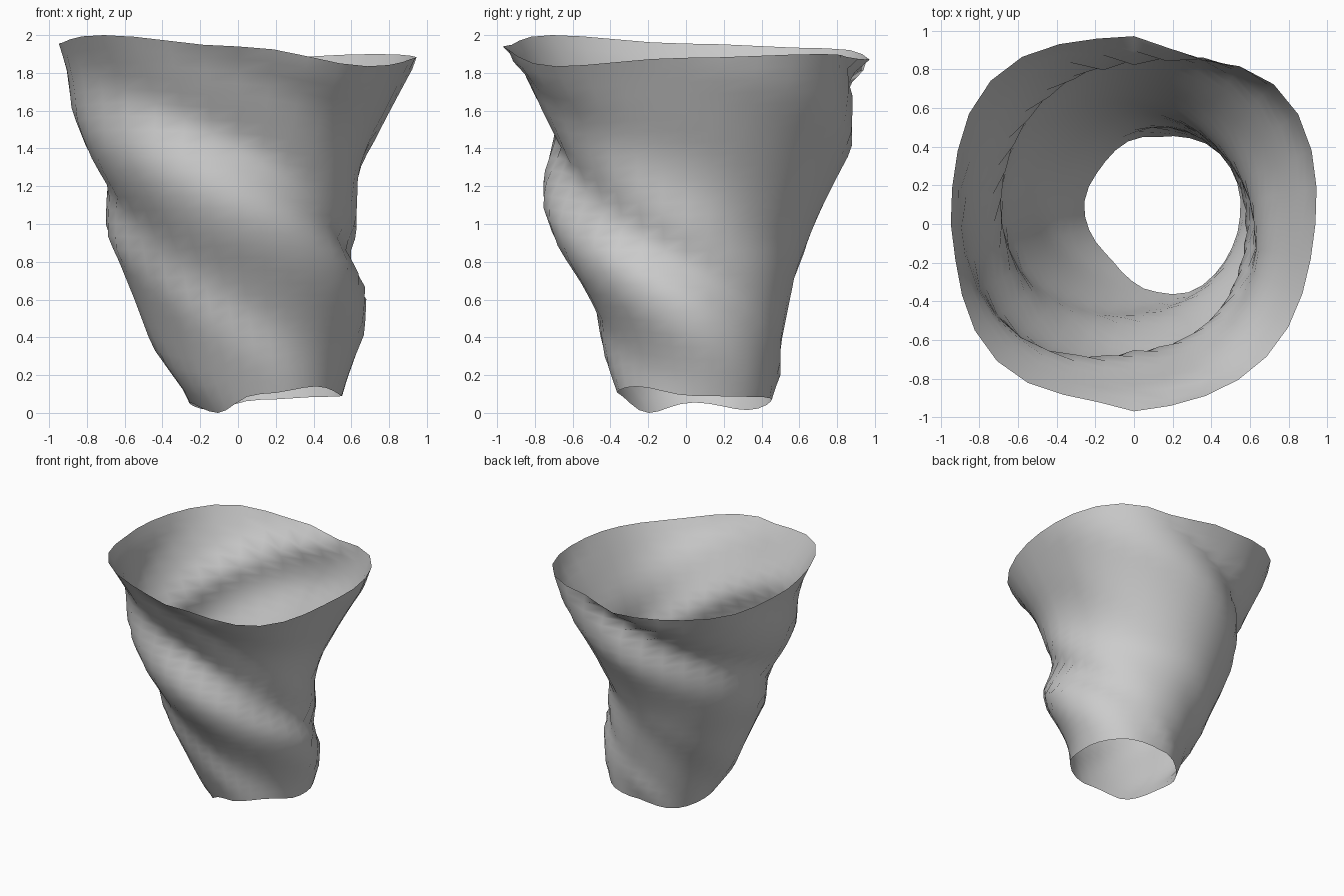
import bpy
import math

cube = bpy.data.objects.get("Cube")
if cube:
    bpy.data.objects.remove(cube, do_unlink=True)

SIDES, RINGS = 32, 28
PITCH = 0.55  # drop of each fold per quarter turn

# Wall outlines (height, reach) on the four sides, counted anticlockwise
LEFT = [(.1, .55), (.25, .6), (.42, .67), (.6, .68), (.78, .57), (.95, .63),
        (1.2, .62), (1.4, .68), (1.5, .74), (1.9, .95)]
BACK = [(.07, .45), (.2, .5), (.35, .5), (.6, .55), (.75, .58), (1.05, .7),
        (1.25, .8), (1.4, .88), (1.6, .88), (1.75, .82), (1.86, .97)]
RIGHT = [(.05, .27), (.1, .29), (.35, .46), (.6, .55), (.8, .63), (.93, .69),
         (1.2, .68), (1.4, .8), (1.6, .88), (1.8, .9), (1.96, .95)]
FRONT = [(.1, .37), (.3, .44), (.55, .47), (.75, .58), (.93, .7), (1.1, .76),
         (1.22, .74), (1.42, .65), (1.68, .8), (1.85, .88), (1.94, .97)]
OUTLINES = [LEFT, BACK, RIGHT, FRONT]

# Wavy rim heights at every eighth of a turn
TOP_RIM = [1.88, 1.9, 1.87, 1.93, 1.955, 2.0, 1.94, 1.835]
BOTTOM_RIM = [.09, .085, .07, .015, .055, 0, .1, .14]


def centre(z):
    f = max(0, 1 - z / .9)
    return .135 * f, .045 * f


def base(z):
    return .42 + .24 * z


def detail(side, z):
    """How far the wall on one side departs from a plain cone."""
    pts = OUTLINES[side]
    z = min(max(z, pts[0][0]), pts[-1][0])
    for (z0, r0), (z1, r1) in zip(pts, pts[1:]):
        if z <= z1:
            reach = r0 + (r1 - r0) * (z - z0) / (z1 - z0)
            break
    cx, cy = centre(z)
    return reach - (cx, cy, -cx, -cy)[side] - base(z)


def rim(values, a):
    s = a / math.tau * len(values)
    i = int(s)
    t = (1 - math.cos(math.pi * (s - i))) / 2
    return values[i % 8] * (1 - t) + values[(i + 1) % 8] * t


def radius(a, z, v):
    s = a / math.tau * 4
    i = int(s)
    t = s - i
    # Blend neighbouring outlines along the spiral
    d = (1 - t) * detail(i % 4, z + t * PITCH)
    d += t * detail((i + 1) % 4, z - (1 - t) * PITCH)
    squareness = .08 * v ** 6 * (1 - math.cos(4 * a)) / 2
    flat = .07 * (1 - v) ** 6 * max(0, math.cos(a - math.radians(225))) ** 4
    return base(z) + d + squareness - flat


# Open twisted sleeve
verts, faces = [], []
for j in range(RINGS + 1):
    v = j / RINGS
    for k in range(SIDES):
        a = math.tau * k / SIDES
        z = rim(BOTTOM_RIM, a) * (1 - v) + rim(TOP_RIM, a) * v
        r = radius(a, z, v)
        cx, cy = centre(z)
        verts.append((cx + r * math.cos(a), cy + r * math.sin(a), z))
for j in range(RINGS):
    for k in range(SIDES):
        n = (k + 1) % SIDES
        lo, hi = j * SIDES, (j + 1) * SIDES
        faces.append((lo + k, lo + n, hi + n, hi + k))

mesh = bpy.data.meshes.new("twisted_vase")
mesh.from_pydata(verts, [], faces)
mesh.polygons.foreach_set("use_smooth", [True] * len(mesh.polygons))
vase = bpy.data.objects.new("twisted_vase", mesh)
bpy.context.collection.objects.link(vase)

# Plain grey clay
clay = bpy.data.materials.new("grey_clay")
clay.use_nodes = True
clay.diffuse_color = (.6, .6, .6, 1)
clay.node_tree.nodes["Principled BSDF"].inputs["Base Color"].default_value = (.6, .6, .6, 1)
mesh.materials.append(clay)
